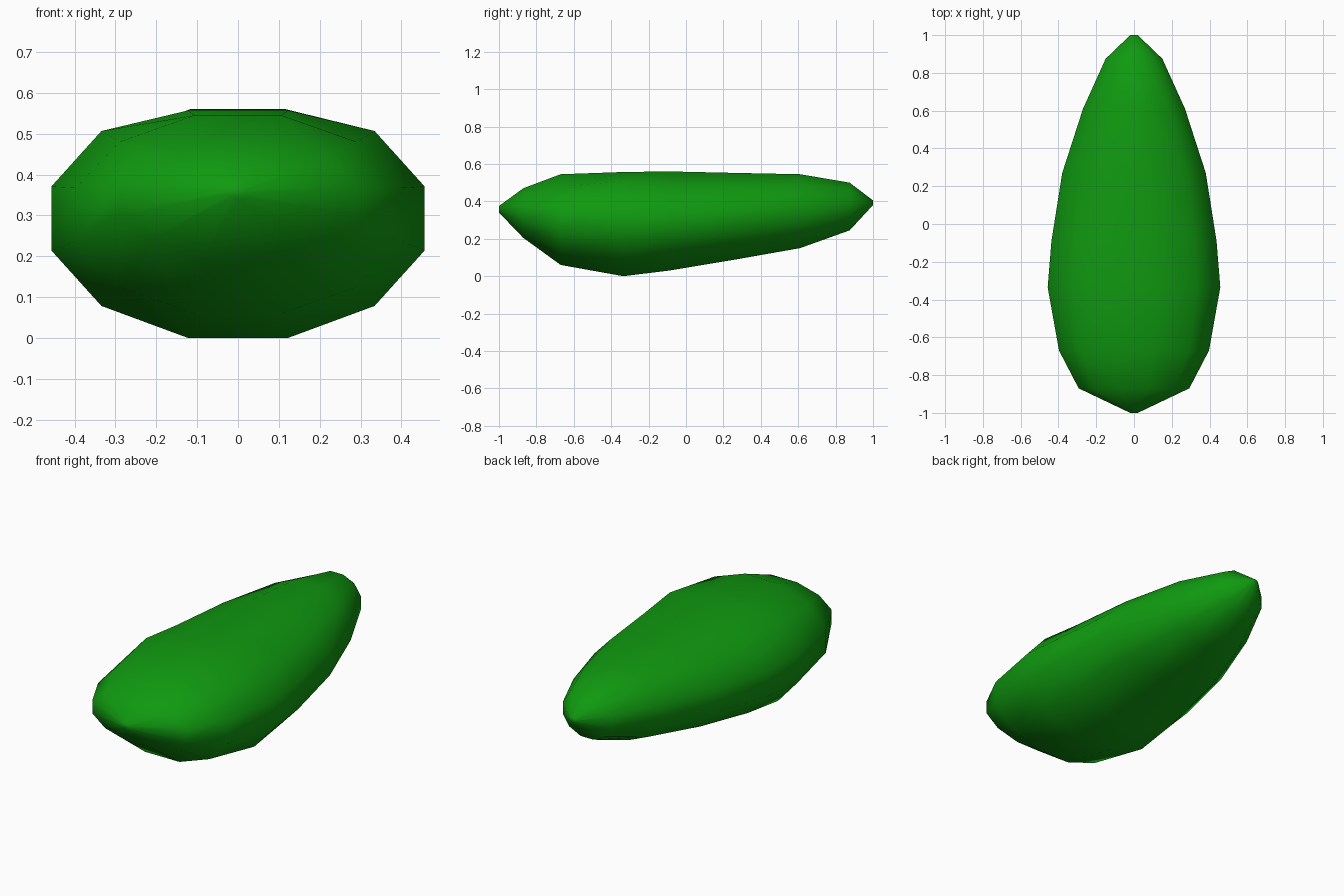
import bpy, bmesh, math

if "Cube" in bpy.data.objects:
    bpy.data.objects.remove(bpy.data.objects["Cube"])

# Stations along the body: y, half width, bottom z, top z, flattened top z
STATIONS = [
    (-1.00, 0.02, 0.34, 0.375, 0.375),
    (-0.87, 0.293, 0.205, 0.47, 0.47),
    (-0.67, 0.397, 0.06, 0.545, 0.545),
    (-0.335, 0.457, 0.0, 0.585, 0.557),
    (-0.09, 0.437, 0.03, 0.56, 0.56),
    (0.27, 0.38, 0.09, 0.552, 0.552),
    (0.61, 0.27, 0.15, 0.545, 0.545),
    (0.875, 0.15, 0.245, 0.50, 0.50),
    (1.00, 0.02, 0.38, 0.405, 0.405),
]
SIDES = 12
K = math.cos(math.radians(15))

# Twelve-sided rings, flat on top and at the sides
bm = bmesh.new()
rings = []
for y, w, lo, hi, cap in STATIONS:
    ring = []
    for i in range(SIDES):
        a = math.radians(15 + 30 * i)
        z = (lo + hi) / 2 + (hi - lo) / 2 / K * math.sin(a)
        ring.append(bm.verts.new((w / K * math.cos(a), y, min(z, cap))))
    rings.append(ring)

# Skin between rings and close both tips
for a, b in zip(rings, rings[1:]):
    for i in range(SIDES):
        j = (i + 1) % SIDES
        bm.faces.new((a[i], a[j], b[j], b[i]))
bm.faces.new(rings[0])
bm.faces.new(rings[-1])
bmesh.ops.recalc_face_normals(bm, faces=bm.faces)
for f in bm.faces:
    f.smooth = True

mesh = bpy.data.meshes.new("body")
bm.to_mesh(mesh)
bm.free()
body = bpy.data.objects.new("body", mesh)
bpy.context.collection.objects.link(body)

# Green skin
green = bpy.data.materials.new("green")
green.diffuse_color = (0.005, 0.32, 0.005, 1)
green.use_nodes = True
green.node_tree.nodes["Principled BSDF"].inputs["Base Color"].default_value = green.diffuse_color
mesh.materials.append(green)
